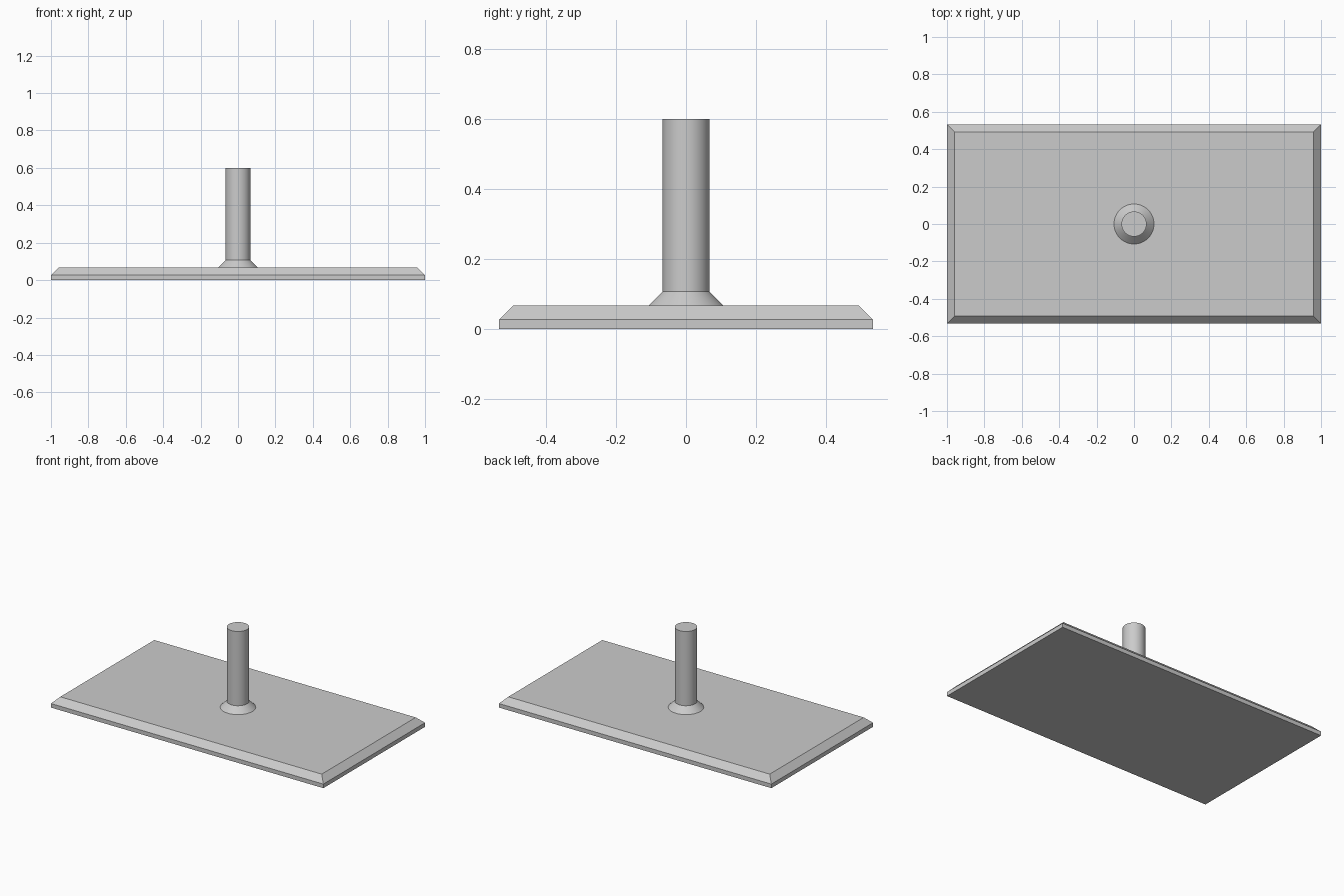
import bpy, bmesh, math

cube = bpy.data.objects.get("Cube")
if cube:
    bpy.data.objects.remove(cube, do_unlink=True)

# Single plain grey material
grey = bpy.data.materials.new("plain_grey")
grey.use_nodes = True
colour = (0.6, 0.6, 0.6, 1)
grey.diffuse_color = colour
grey.node_tree.nodes["Principled BSDF"].inputs["Base Color"].default_value = colour

PLATE_TOP = 0.067
CHAMFER = 0.04
POST_RADIUS = 0.067
POST_TOP = 0.6
SIDES = 64


def loft(name, rings, cap_bottom):
    """Join matching rings of points from bottom to top and cap the ends."""
    bm = bmesh.new()
    loops = [[bm.verts.new(p) for p in ring] for ring in rings]
    n = len(loops[0])
    for low, high in zip(loops, loops[1:]):
        for i in range(n):
            j = (i + 1) % n
            bm.faces.new((low[i], low[j], high[j], high[i]))
    bm.faces.new(loops[-1])
    if cap_bottom:
        bm.faces.new(loops[0][::-1])
    mesh = bpy.data.meshes.new(name)
    bm.to_mesh(mesh)
    bm.free()
    mesh.materials.append(grey)
    obj = bpy.data.objects.new(name, mesh)
    bpy.context.collection.objects.link(obj)
    return obj


def rectangle(inset, z):
    x, y = 1 - inset, 0.533 - inset
    return [(-x, -y, z), (x, -y, z), (x, y, z), (-x, y, z)]


def circle(radius, z):
    angles = [math.tau * i / SIDES for i in range(SIDES)]
    return [(radius * math.cos(a), radius * math.sin(a), z) for a in angles]


# Rectangular plate with a chamfered upper edge
loft("base_plate", [
    rectangle(0, 0),
    rectangle(0, PLATE_TOP - CHAMFER),
    rectangle(CHAMFER, PLATE_TOP),
], cap_bottom=True)

# Round post with a conical foot, open where it meets the plate
post = loft("post", [
    circle(POST_RADIUS + CHAMFER, PLATE_TOP),
    circle(POST_RADIUS, PLATE_TOP + CHAMFER),
    circle(POST_RADIUS, POST_TOP),
], cap_bottom=False)

bpy.ops.object.select_all(action="DESELECT")
post.select_set(True)
bpy.context.view_layer.objects.active = post
bpy.ops.object.shade_smooth_by_angle(angle=math.radians(30))
